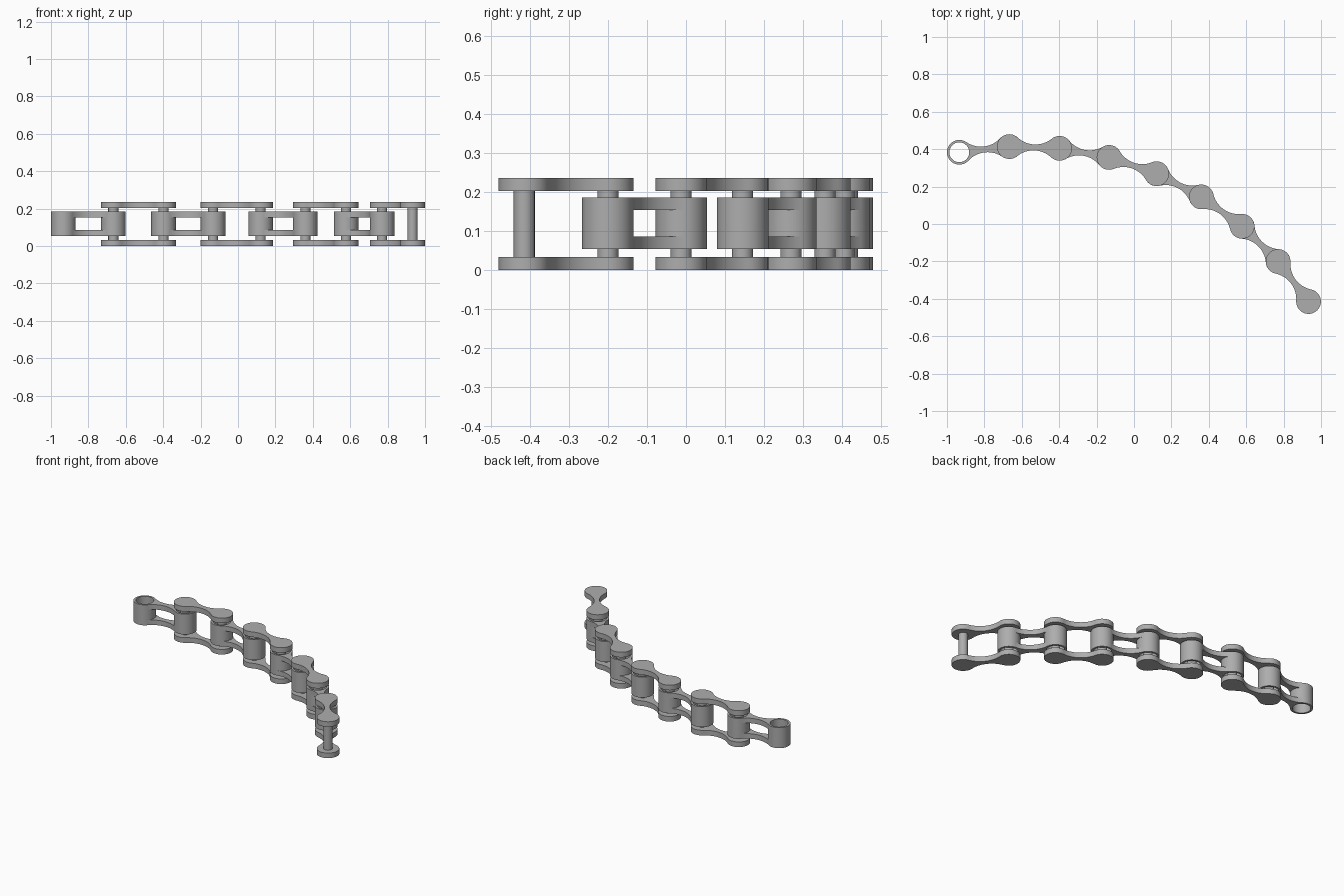
import bpy
import bmesh
from math import atan2, cos, sin, pi, radians
from mathutils import Matrix, Vector

if "Cube" in bpy.data.objects:
    bpy.data.objects.remove(bpy.data.objects["Cube"])

PITCH = 0.269          # distance between neighbouring pins
R = 0.066              # rounded end radius of plates and bushings
BORE = 0.053
PIN = 0.027
WAIST = 0.016          # half width at the middle of a plate
OUTER_Z = [(0, 0.033), (0.202, 0.235)]
INNER_Z = [(0.053, 0.085), (0.153, 0.185)]

steel = bpy.data.materials.new("steel_grey")
steel.use_nodes = True
colour = (0.42, 0.42, 0.42, 1)
steel.diffuse_color = colour
steel.node_tree.nodes["Principled BSDF"].inputs["Base Color"].default_value = colour

# Concave side arc tangent to both round ends
half = PITCH / 2
arc_r = (half ** 2 + WAIST ** 2 - R ** 2) / (2 * (R - WAIST))
arc_y = arc_r + WAIST
tangent = atan2(arc_y, half)


def arc(cx, cy, r, a0, a1, n):
    return [Vector((cx + r * cos(a0 + (a1 - a0) * i / n),
                    cy + r * sin(a0 + (a1 - a0) * i / n))) for i in range(n + 1)]


def circle(r, n=64):
    return arc(0, 0, r, 0, 2 * pi, n)[:-1]


def link_outline(full):
    """Waisted plate: with full round ends, or only the web between bushings."""
    end = 2 * pi - tangent if full else tangent
    n = 36 if full else 16
    side = arc(half, arc_y, arc_r, pi + tangent, 2 * pi - tangent, 20)
    right = arc(PITCH, 0, R, pi - tangent, -pi + tangent if full else pi + tangent, n)
    pts = side + right[1:]
    centre = Vector((half, 0))
    return pts[:-1] + [2 * centre - p for p in pts[:-1]]


def finish(bm, name, matrix):
    bmesh.ops.recalc_face_normals(bm, faces=bm.faces)
    mesh = bpy.data.meshes.new(name)
    bm.to_mesh(mesh)
    bm.free()
    mesh.materials.append(steel)
    mesh.shade_smooth()
    mesh.set_sharp_from_angle(angle=radians(35))
    obj = bpy.data.objects.new(name, mesh)
    obj.matrix_world = matrix
    bpy.context.collection.objects.link(obj)


def prism(name, outline, z0, z1, matrix):
    bm = bmesh.new()
    face = bm.faces.new([bm.verts.new((p.x, p.y, z0)) for p in outline])
    new = bmesh.ops.extrude_face_region(bm, geom=[face], use_keep_orig=True)["geom"]
    bmesh.ops.translate(bm, vec=(0, 0, z1 - z0),
                        verts=[v for v in new if isinstance(v, bmesh.types.BMVert)])
    finish(bm, name, matrix)


def tube(name, r_out, r_in, z0, z1, matrix):
    bm = bmesh.new()
    loops = [[bm.verts.new((p.x, p.y, z)) for p in circle(r)]
             for r, z in ((r_out, z0), (r_out, z1), (r_in, z1), (r_in, z0))]
    for k in range(4):
        a, b = loops[k], loops[(k + 1) % 4]
        for i in range(len(a)):
            j = (i + 1) % len(a)
            bm.faces.new((a[i], a[j], b[j], b[i]))
    finish(bm, name, matrix)


# Links follow a steady curve, alternating inner and outer
pivot = Vector((-0.934, 0.3835, 0))
for i in range(8):
    heading = radians(6.5 - 8.47 * i)
    here = Matrix.Translation(pivot) @ Matrix.Rotation(heading, 4, 'Z')
    there = here @ Matrix.Translation((PITCH, 0, 0))
    inner = i % 2 == 0
    kind = "inner" if inner else "outer"
    for side, (z0, z1) in zip(("bottom", "top"), INNER_Z if inner else OUTER_Z):
        prism(f"{kind}_plate_{side}_{i + 1}", link_outline(not inner), z0, z1, here)
    for end, matrix in (("start", here), ("end", there)):
        if inner:
            tube(f"bushing_{end}_{i + 1}", R, BORE, INNER_Z[0][0], INNER_Z[1][1], matrix)
        else:
            prism(f"pin_{end}_{i + 1}", circle(PIN, 40), OUTER_Z[0][1], OUTER_Z[1][0], matrix)
    pivot = there.to_translation()
